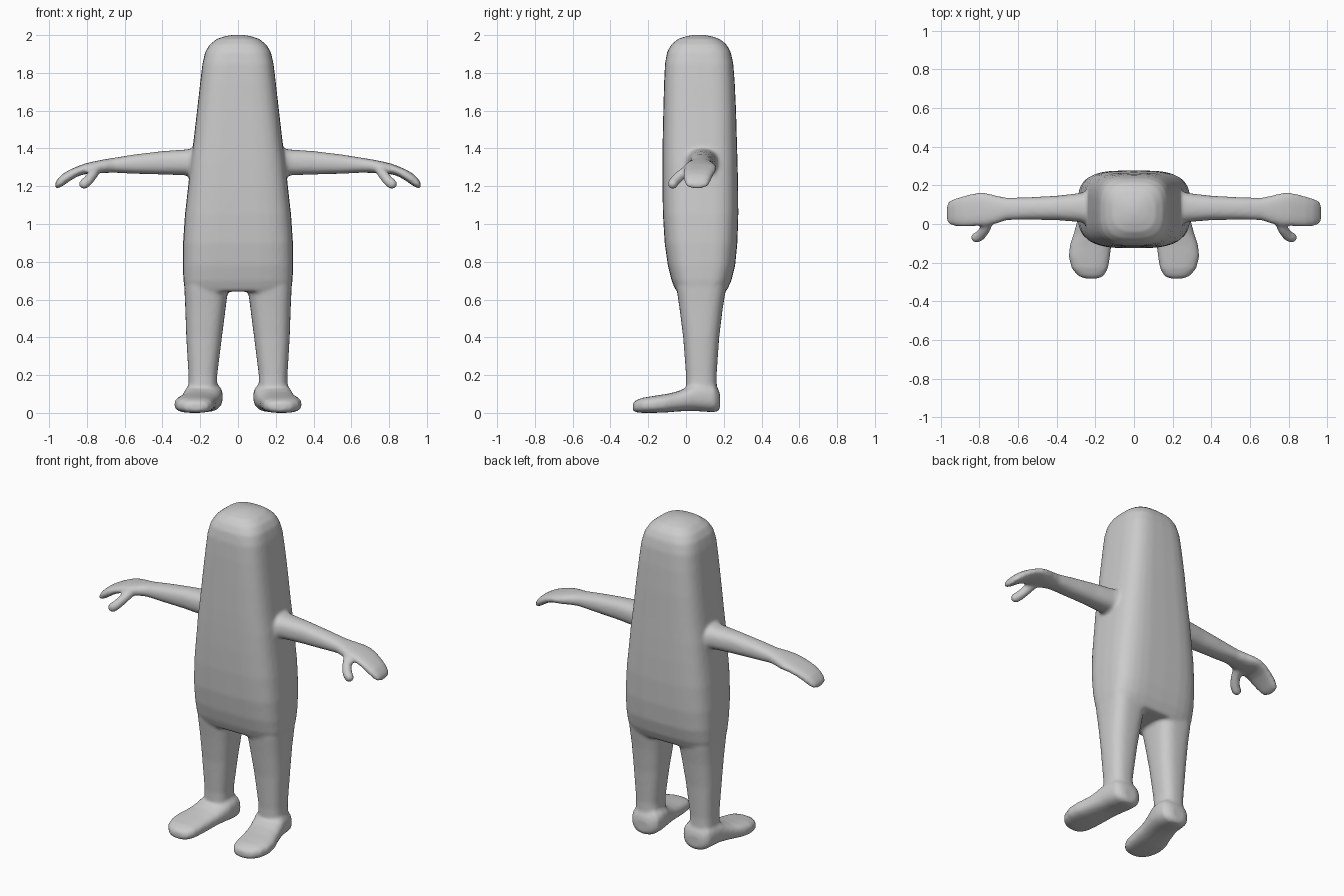
import bpy, bmesh, math
from mathutils import Vector

SEG = 32


def loft(bm, rings, axis):
    """Skin rounded-box rings. Ring: (position, a_min, a_max, b_min, b_max, squareness)."""
    loops = []
    for pos, a0, a1, b0, b1, n in rings:
        loop = []
        for i in range(SEG):
            t = 2 * math.pi * i / SEG
            c, s = math.cos(t), math.sin(t)
            a = (a0 + a1) / 2 + (a1 - a0) / 2 * math.copysign(abs(c) ** (2 / n), c)
            b = (b0 + b1) / 2 + (b1 - b0) / 2 * math.copysign(abs(s) ** (2 / n), s)
            co = {"x": (pos, a, b), "y": (a, pos, b), "z": (a, b, pos)}[axis]
            loop.append(bm.verts.new(co))
        loops.append(loop)
    for lo, hi in zip(loops, loops[1:]):
        for i in range(SEG):
            j = (i + 1) % SEG
            bm.faces.new((lo[i], lo[j], hi[j], hi[i]))
    bm.faces.new(loops[0][::-1])
    bm.faces.new(loops[-1])


def ball(bm, centre, radius):
    geo = bmesh.ops.create_icosphere(bm, subdivisions=2, radius=radius)
    bmesh.ops.translate(bm, verts=geo["verts"], vec=centre)


bm = bmesh.new()

# Limbs on the right: arm with mitten hand
loft(bm, [
    (0.12, -0.02, 0.19, 1.235, 1.42, 2.4), (0.22, -0.01, 0.178, 1.25, 1.402, 2.4),
    (0.28, 0.010, 0.160, 1.258, 1.394, 2.4), (0.40, 0.020, 0.146, 1.262, 1.386, 2.4),
    (0.55, 0.022, 0.138, 1.266, 1.368, 2.4), (0.66, 0.020, 0.136, 1.272, 1.350, 2.4),
    (0.71, 0.002, 0.146, 1.270, 1.342, 2.5), (0.76, -0.010, 0.160, 1.266, 1.332, 2.6),
    (0.81, -0.010, 0.162, 1.264, 1.320, 2.6), (0.85, -0.012, 0.154, 1.252, 1.305, 2.7),
    (0.89, -0.014, 0.142, 1.228, 1.288, 2.8), (0.93, -0.010, 0.130, 1.200, 1.264, 2.8),
    (0.955, -0.002, 0.118, 1.188, 1.238, 2.8), (0.969, 0.012, 0.100, 1.190, 1.215, 2.5)], "x")

# Thumb as a chain of overlapping balls
path = [Vector(p) for p in ((0.75, 0.02, 1.292), (0.772, -0.03, 1.258),
                            (0.795, -0.06, 1.228), (0.815, -0.07, 1.212))]
for p, q in zip(path, path[1:]):
    for k in range(6):
        ball(bm, p.lerp(q, k / 5), 0.029)

# Leg
loft(bm, [
    (0.06, 0.110, 0.262, 0.000, 0.165, 2.5), (0.20, 0.110, 0.262, 0.000, 0.162, 2.5),
    (0.40, 0.085, 0.274, -0.015, 0.176, 2.6), (0.55, 0.066, 0.279, -0.034, 0.194, 2.8),
    (0.66, 0.052, 0.284, -0.050, 0.212, 3.0), (0.80, 0.045, 0.284, -0.060, 0.225, 3.0)], "z")

# Foot, turned slightly outward
loft(bm, [
    (-0.282, 0.185, 0.255, 0.012, 0.050, 2.4), (-0.268, 0.155, 0.290, 0.003, 0.066, 2.6),
    (-0.23, 0.134, 0.322, 0.000, 0.080, 2.8), (-0.17, 0.124, 0.338, 0.000, 0.090, 2.8),
    (-0.11, 0.117, 0.332, 0.002, 0.099, 2.7), (-0.05, 0.108, 0.312, 0.007, 0.112, 2.6),
    (0.00, 0.096, 0.298, 0.010, 0.132, 2.6), (0.05, 0.084, 0.286, 0.010, 0.160, 2.6),
    (0.10, 0.080, 0.278, 0.006, 0.165, 2.6), (0.15, 0.086, 0.268, 0.004, 0.155, 2.6),
    (0.172, 0.112, 0.245, 0.010, 0.125, 2.4), (0.180, 0.135, 0.220, 0.025, 0.100, 2.3)], "y")

# Mirror all limbs to the left
dup = bmesh.ops.duplicate(bm, geom=bm.verts[:] + bm.edges[:] + bm.faces[:])["geom"]
for v in dup:
    if isinstance(v, bmesh.types.BMVert):
        v.co.x *= -1
bmesh.ops.reverse_faces(bm, faces=[f for f in dup if isinstance(f, bmesh.types.BMFace)])

# Tall torso and head in one tapering column
loft(bm, [(z, -w, w, y0, y1, n) for z, w, y0, y1, n in (
    (0.642, 0.270, -0.050, 0.212, 3.6), (0.66, 0.283, -0.060, 0.222, 3.6),
    (0.70, 0.289, -0.076, 0.240, 3.6), (0.78, 0.292, -0.096, 0.260, 3.6),
    (0.90, 0.291, -0.113, 0.272, 3.6), (1.05, 0.281, -0.122, 0.277, 3.6),
    (1.20, 0.264, -0.125, 0.276, 3.6), (1.32, 0.252, -0.125, 0.273, 3.6),
    (1.42, 0.238, -0.124, 0.270, 3.6), (1.60, 0.217, -0.120, 0.265, 3.6),
    (1.75, 0.200, -0.116, 0.258, 3.5), (1.85, 0.188, -0.111, 0.250, 3.4),
    (1.91, 0.174, -0.100, 0.237, 3.2), (1.95, 0.150, -0.078, 0.215, 3.0),
    (1.98, 0.112, -0.042, 0.178, 2.7), (1.995, 0.065, 0.004, 0.132, 2.4),
    (2.002, 0.022, 0.046, 0.090, 2.0))], "z")
bmesh.ops.recalc_face_normals(bm, faces=bm.faces[:])

mesh = bpy.data.meshes.new("figure_body")
bm.to_mesh(mesh)
bm.free()
body = bpy.data.objects.new("figure_body", mesh)
bpy.context.collection.objects.link(body)

grey = bpy.data.materials.new("plain grey")
grey.diffuse_color = (0.6, 0.6, 0.6, 1)
mesh.materials.append(grey)

# Fuse the parts into one soft skin
fuse = body.modifiers.new("fuse", "REMESH")
fuse.mode = "VOXEL"
fuse.voxel_size = 0.01
fuse.use_smooth_shade = True
soften = body.modifiers.new("soften", "SMOOTH")
soften.factor = 0.5
soften.iterations = 8
